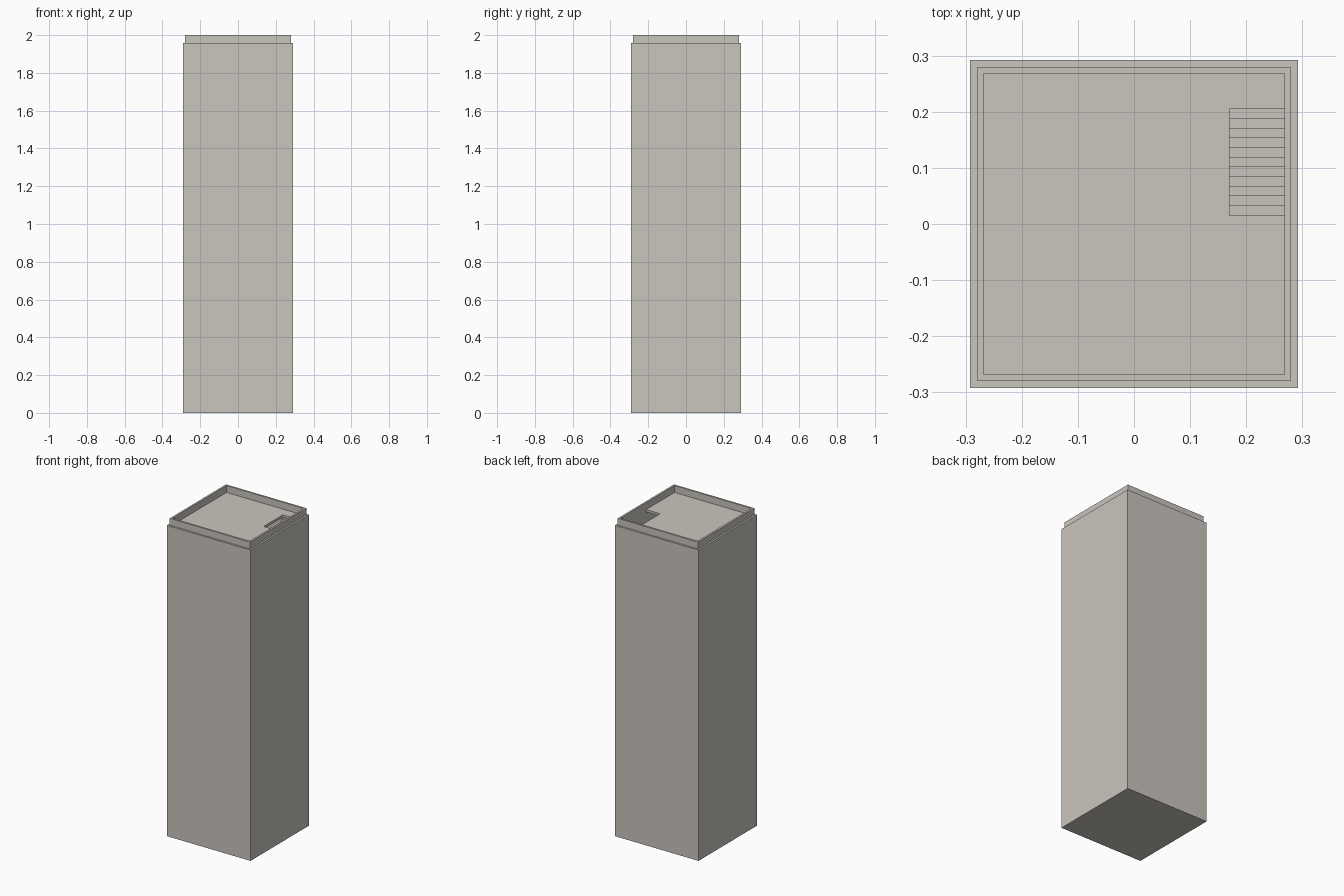
import bpy
import bmesh

old = bpy.data.objects.get("Cube")
if old:
    bpy.data.objects.remove(old, do_unlink=True)

stone = bpy.data.materials.new("pale warm stone")
stone.use_nodes = True
colour = (0.59, 0.56, 0.51, 1.0)
stone.diffuse_color = colour
stone.node_tree.nodes["Principled BSDF"].inputs["Base Color"].default_value = colour

OUTER, RIM, INNER = 0.292, 0.28, 0.268   # half widths
TOP, ROOF, SLAB = 2.0, 1.957, 0.015
HOLE_X, HOLE_Y0, HOLE_Y1 = 0.17, 0.015, 0.205
STEPS, RISE = 11, 0.0175
STOREY = RISE * (STEPS + 1)


def finish(name, bm):
    bmesh.ops.recalc_face_normals(bm, faces=bm.faces)
    mesh = bpy.data.meshes.new(name)
    bm.to_mesh(mesh)
    bm.free()
    mesh.materials.append(stone)
    obj = bpy.data.objects.new(name, mesh)
    bpy.context.collection.objects.link(obj)
    return obj


def prism(name, points, direction):
    """Extrude one closed outline along a direction."""
    bm = bmesh.new()
    face = bm.faces.new([bm.verts.new(p) for p in points])
    result = bmesh.ops.extrude_face_region(bm, geom=[face], use_keep_orig=True)
    verts = [g for g in result["geom"] if isinstance(g, bmesh.types.BMVert)]
    bmesh.ops.translate(bm, verts=verts, vec=direction)
    return finish(name, bm)


def square(half, z):
    return [(-half, -half, z), (half, -half, z), (half, half, z), (-half, half, z)]


def square_tube(name, outer, inner, z0, z1):
    """Four mitred walls around an open square."""
    bm = bmesh.new()
    loops = [[bm.verts.new(p) for p in square(h, z)]
             for h, z in ((outer, z0), (outer, z1), (inner, z1), (inner, z0))]
    for a, b in zip(loops, loops[1:] + loops[:1]):
        for i in range(4):
            j = (i + 1) % 4
            bm.faces.new((a[i], a[j], b[j], b[i]))
    return finish(name, bm)


# Outer walls and the set-back parapet
square_tube("tower_walls", OUTER, INNER, 0, ROOF)
square_tube("roof_parapet", RIM, INNER, ROOF, TOP)

# Ground slab and the floor at the foot of the stair
prism("ground_slab", square(INNER, 0), (0, 0, SLAB))
prism("upper_floor", square(INNER, ROOF - STOREY), (0, 0, -SLAB))

# Roof deck with a stairwell notch against the +x wall
deck = [(-INNER, -INNER), (INNER, -INNER), (INNER, HOLE_Y0), (HOLE_X, HOLE_Y0),
        (HOLE_X, HOLE_Y1), (INNER, HOLE_Y1), (INNER, INNER), (-INNER, INNER)]
prism("roof_deck", [(x, y, ROOF) for x, y in deck], (0, 0, -SLAB))

# Stair descending from the back of the well toward the front
run = (HOLE_Y1 - HOLE_Y0) / STEPS
outline = [(HOLE_X, HOLE_Y1, ROOF - SLAB - RISE * 2)]
for i in range(STEPS):
    z = ROOF - RISE * (i + 1)
    outline.append((HOLE_X, HOLE_Y1 - run * i, z))
    outline.append((HOLE_X, HOLE_Y1 - run * (i + 1), z))
outline.append((HOLE_X, HOLE_Y0, ROOF - STOREY))
outline.append((HOLE_X, HOLE_Y0 + run * 2, ROOF - STOREY))
prism("roof_stair", outline, (INNER - HOLE_X, 0, 0))
